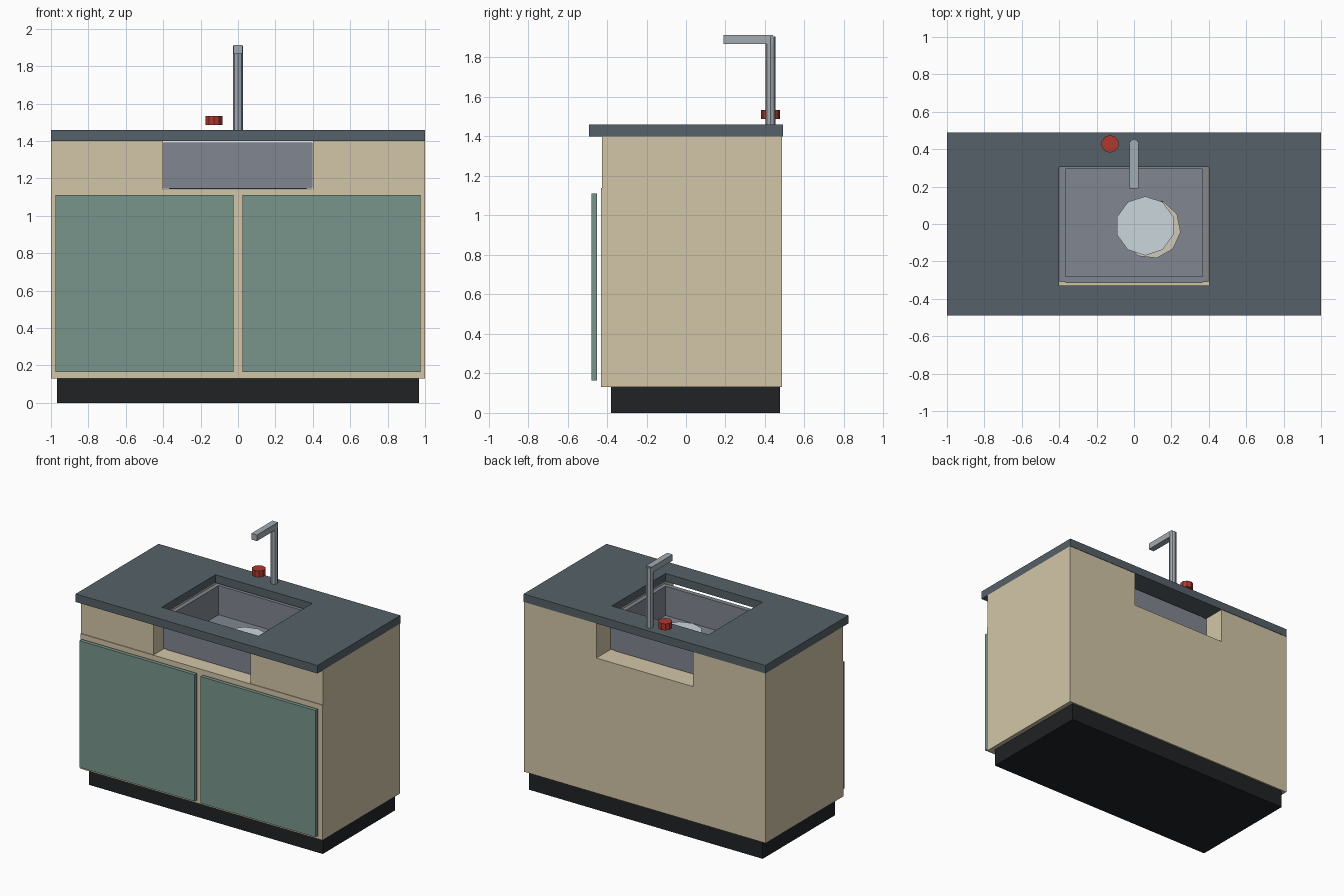
import bpy
import math

if "Cube" in bpy.data.objects:
    bpy.data.objects.remove(bpy.data.objects["Cube"])


def material(name, rgb):
    m = bpy.data.materials.new(name)
    m.diffuse_color = (*rgb, 1)
    m.use_nodes = True
    m.node_tree.nodes["Principled BSDF"].inputs["Base Color"].default_value = m.diffuse_color
    return m


WOOD = material("pale_wood", (0.65, 0.56, 0.39))
STONE = material("slate", (0.09, 0.12, 0.14))
GREEN = material("sage", (0.19, 0.30, 0.26))
BLACK = material("black", (0.015, 0.016, 0.018))
STEEL = material("steel", (0.22, 0.24, 0.28))
CHROME = material("chrome", (0.36, 0.41, 0.45))
RED = material("red", (0.42, 0.04, 0.03))
WHITE = material("glaze", (0.60, 0.67, 0.72))
CREAM = material("cream", (0.68, 0.64, 0.53))


def box(name, x, y, z, mat):
    """Box from (min, max) pairs."""
    bpy.ops.mesh.primitive_cube_add(size=1, location=[sum(p) / 2 for p in (x, y, z)])
    o = bpy.context.object
    o.name = name
    o.scale = [p[1] - p[0] for p in (x, y, z)]
    bpy.ops.object.transform_apply(location=False, rotation=False, scale=True)
    o.data.materials.append(mat)
    return o


def cylinder(name, centre, r, z, sides, mat, tilt=(0, 0, 0)):
    bpy.ops.mesh.primitive_cylinder_add(
        vertices=sides, radius=r, depth=z[1] - z[0],
        location=(*centre, sum(z) / 2), rotation=tilt)
    o = bpy.context.object
    o.name = name
    o.data.materials.append(mat)
    return o


# Cabinet body and recessed plinth
box("plinth", (-0.967, 0.967), (-0.38, 0.475), (0, 0.13), BLACK)
box("cabinet_body", (-1, 1), (-0.43, 0.487), (0.13, 1.14), WOOD)

# Mirrored parts: upper cabinet blocks, doors, counter ends, basin sides
for side, s in (("left", -1), ("right", 1)):
    def span(a, b):
        return tuple(sorted((s * a, s * b)))
    box(side + "_upper_block", span(0.4, 1), (-0.425, 0.487), (1.14, 1.40), WOOD)
    box(side + "_door", span(0.023, 0.977), (-0.478, -0.45), (0.165, 1.112), GREEN)
    box(side + "_counter", span(0.4, 1), (-0.49, 0.49), (1.40, 1.46), STONE)
    box(side + "_basin_wall", span(0.365, 0.397), (-0.31, 0.325), (1.145, 1.393), STEEL)

# Counter strips in front of and behind the opening
box("front_counter", (-0.4, 0.4), (-0.49, -0.33), (1.40, 1.46), STONE)
box("back_counter", (-0.4, 0.4), (0.305, 0.49), (1.40, 1.46), STONE)

# Basin
box("basin_front_wall", (-0.365, 0.365), (-0.315, -0.28), (1.145, 1.393), STEEL)
box("basin_back_wall", (-0.365, 0.365), (0.293, 0.33), (1.145, 1.393), STEEL)
box("basin_floor", (-0.37, 0.37), (-0.305, 0.32), (1.143, 1.175), STEEL)

# Stacked plates in the basin
cylinder("lower_plate", (0.09, -0.025), 0.16, (1.195, 1.220), 10, CREAM,
         (math.radians(5), math.radians(4), 0.2))
cylinder("upper_plate", (0.06, -0.01), 0.158, (1.215, 1.24), 10, WHITE)

# Tap and floating handle
cylinder("tap_post", (0, 0.428), 0.026, (1.46, 1.907), 8, CHROME)
box("tap_spout", (-0.023, 0.023), (0.19, 0.44), (1.868, 1.914), CHROME)
cylinder("tap_handle", (-0.128, 0.428), 0.047, (1.487, 1.535), 10, RED)
